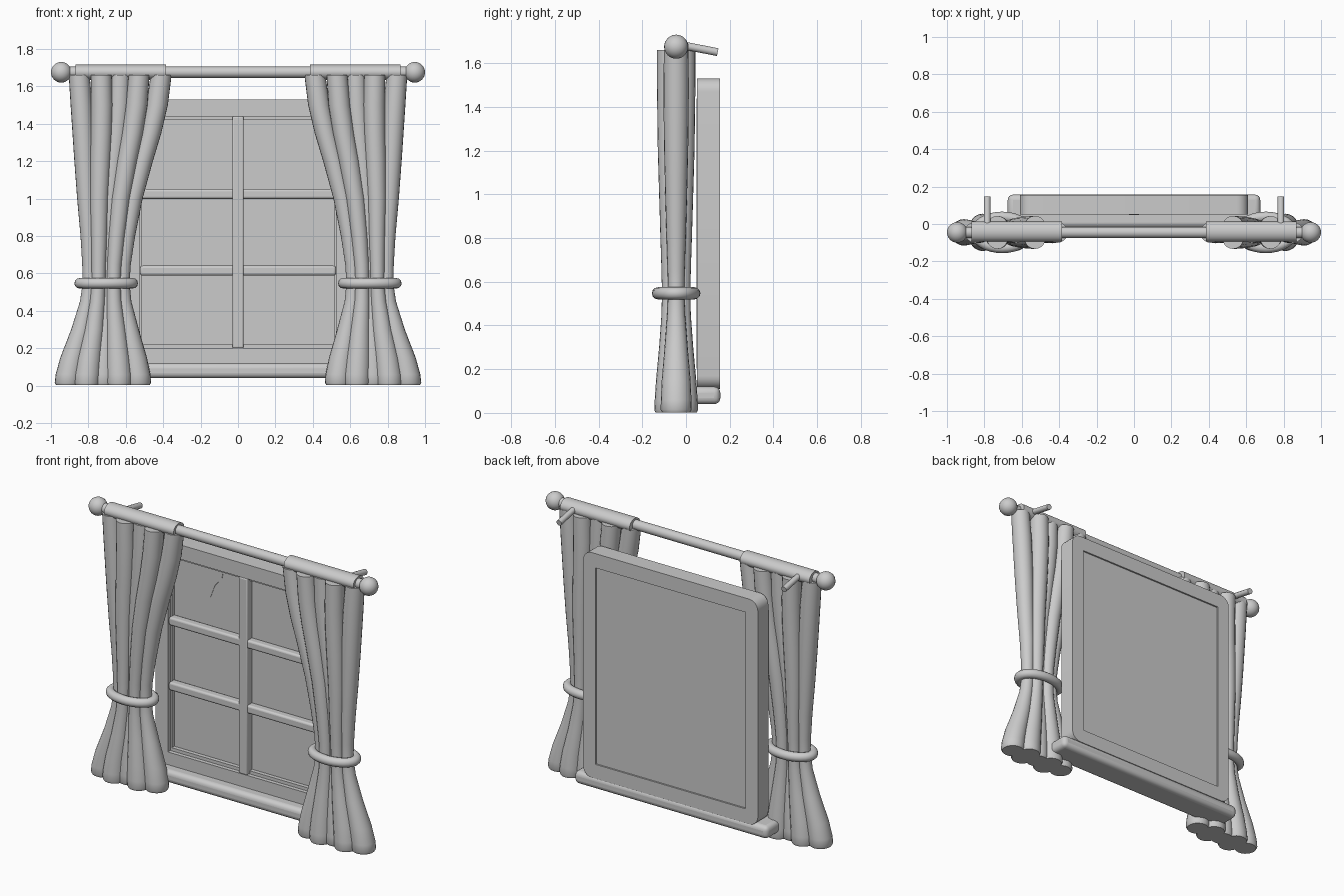
import bpy, bmesh, math
from mathutils import Matrix, Vector

if "Cube" in bpy.data.objects:
    bpy.data.objects.remove(bpy.data.objects["Cube"])

grey = bpy.data.materials.new("plain grey")
grey.diffuse_color = (0.6, 0.6, 0.6, 1)
grey.use_nodes = True
grey.node_tree.nodes["Principled BSDF"].inputs["Base Color"].default_value = grey.diffuse_color
RY, RZ = -0.045, 1.675          # rod axis


def finish(name, bm, bevel=0, segs=3):
    bmesh.ops.recalc_face_normals(bm, faces=bm.faces)
    me = bpy.data.meshes.new(name)
    bm.to_mesh(me)
    bm.free()
    me.materials.append(grey)
    ob = bpy.data.objects.new(name, me)
    bpy.context.collection.objects.link(ob)
    bpy.context.view_layer.objects.active = ob
    ob.select_set(True)
    if bevel:
        m = ob.modifiers.new("bevel", 'BEVEL')
        m.width, m.segments = bevel, segs
        m.limit_method = 'ANGLE'
    bpy.ops.object.shade_smooth_by_angle(angle=math.radians(40))
    ob.select_set(False)
    return ob


def box(name, x0, x1, y0, y1, z0, z1, bevel=0, segs=3):
    bm = bmesh.new()
    mat = Matrix.Translation(((x0 + x1) / 2, (y0 + y1) / 2, (z0 + z1) / 2)) @ \
        Matrix.Diagonal((x1 - x0, y1 - y0, z1 - z0, 1))
    bmesh.ops.create_cube(bm, size=1, matrix=mat)
    return finish(name, bm, bevel, segs)


def rod(name, a, b, r, squash=1.0, segs=24):
    a, b = Vector(a), Vector(b)
    d = b - a
    bm = bmesh.new()
    mat = Matrix.Translation((a + b) / 2) @ Matrix.Diagonal((1, 1, squash, 1)) @ \
        d.to_track_quat('Z', 'Y').to_matrix().to_4x4()
    bmesh.ops.create_cone(bm, cap_ends=True, segments=segs, radius1=r, radius2=r,
                          depth=d.length, matrix=mat)
    return finish(name, bm)


def loft(bm, rings, closed=False):
    """Skin rings of points; cap the ends or join them round."""
    vs = [[bm.verts.new(p) for p in ring] for ring in rings]
    n = len(vs[0])
    pairs = list(zip(vs, vs[1:])) + ([(vs[-1], vs[0])] if closed else [])
    for a, b in pairs:
        for i in range(n):
            bm.faces.new((a[i], a[(i + 1) % n], b[(i + 1) % n], b[i]))
    if not closed:
        bm.faces.new(vs[0])
        bm.faces.new(vs[-1])


def rounded_rect(w, z0, z1, r, y, n=6):
    pts = []
    for cx, cz, a0 in ((w - r, z1 - r, 0), (-w + r, z1 - r, 90),
                       (-w + r, z0 + r, 180), (w - r, z0 + r, 270)):
        for i in range(n + 1):
            a = math.radians(a0 + 90 * i / n)
            pts.append((cx + r * math.cos(a), y, cz + r * math.sin(a)))
    return pts


# Window frame: rounded outside, square opening, stepped inner lip
bm = bmesh.new()
loft(bm, [rounded_rect(0.61, 0.11, 1.53, 0.06, 0.05),
          rounded_rect(0.61, 0.11, 1.53, 0.06, 0.155),
          rounded_rect(0.525, 0.20, 1.44, 0.002, 0.155),
          rounded_rect(0.525, 0.20, 1.44, 0.002, 0.10),
          rounded_rect(0.515, 0.22, 1.42, 0.002, 0.10),
          rounded_rect(0.515, 0.22, 1.42, 0.002, 0.075),
          rounded_rect(0.525, 0.20, 1.44, 0.002, 0.075),
          rounded_rect(0.525, 0.20, 1.44, 0.002, 0.05)], closed=True)
finish("window_frame", bm)
box("glass_pane", -0.525, 0.525, 0.10, 0.145, 0.20, 1.44)
box("vertical_bar", -0.03, 0.03, 0.047, 0.105, 0.20, 1.44, 0.008)
for i, z in enumerate((0.615, 1.025)):
    box(f"cross_bar_{i}", -0.523, 0.523, 0.052, 0.105, z - 0.026, z + 0.026, 0.012)
box("window_sill", -0.675, 0.675, -0.02, 0.157, 0.04, 0.12, 0.028, 4)

# Thin wavy reflection in the upper corner of the glass
edge = [(-0.17, 1.42), (-0.18, 1.37), (-0.23, 1.31), (-0.26, 1.23), (-0.31, 1.205),
        (-0.37, 1.225), (-0.42, 1.215), (-0.515, 1.25), (-0.515, 1.42)]
bm = bmesh.new()
loft(bm, [[(x, y, z) for x, z in edge] for y in (0.097, 0.101)])
finish("glass_reflection", bm)

# Curtain outline: height, outer edge, inner edge, half depth, fold radius
OUTLINE = [(1.66, .905, .355, .088, .056), (1.50, .895, .375, .088, .058),
           (1.35, .885, .41, .086, .057), (1.20, .875, .455, .084, .055),
           (1.00, .86, .51, .078, .050), (0.80, .842, .55, .072, .044),
           (0.65, .833, .573, .067, .039), (0.55, .83, .58, .065, .037),
           (0.45, .845, .57, .067, .041), (0.30, .892, .53, .078, .053),
           (0.15, .95, .487, .092, .066), (0.06, .975, .468, .098, .070),
           (0.015, .98, .465, .10, .071), (0.002, .973, .472, .095, .064)]
# Folds: position across the curtain, side (-1 front, 1 back)
FOLDS = [(0, 0), (.27, -1), (.27, 1), (.5, 0), (.73, -1), (.73, 1), (1, 0)]

for side, label in ((-1, "left"), (1, "right")):
    # Gathered curtain made from tube folds
    bm = bmesh.new()
    for t, s in FOLDS:
        rings = []
        for z, out, inn, half, r in OUTLINE:
            cx = (out - r) * (1 - t) + (inn + r) * t
            cy = RY + s * (half - r)
            rings.append([(side * (cx + r * math.cos(a)), cy + r * math.sin(a), z)
                          for a in (math.tau * k / 20 for k in range(20))])
        loft(bm, rings)
    finish(f"{label}_curtain", bm)

    # Tie band
    bm = bmesh.new()
    rings = []
    for i in range(32):
        a = math.tau * i / 32
        rings.append([(side * 0.705 + (0.142 + 0.028 * math.cos(b)) * math.cos(a),
                       RY + (0.083 + 0.028 * math.cos(b)) * math.sin(a),
                       0.547 + 0.028 * math.sin(b))
                      for b in (math.tau * k / 12 for k in range(12))])
    loft(bm, rings, closed=True)
    finish(f"{label}_tie_band", bm)

    # Sleeve over the rod, end knob and wall bracket
    rod(f"{label}_curtain_sleeve", (side * 0.385, RY + .005, RZ), (side * 0.87, RY + .005, RZ),
        0.053, 0.77, 32)
    bm = bmesh.new()
    bmesh.ops.create_uvsphere(bm, u_segments=24, v_segments=16, radius=0.055,
                              matrix=Matrix.Translation((side * 0.945, RY, RZ)))
    finish(f"{label}_knob", bm)
    rod(f"{label}_bracket", (side * 0.785, RY, RZ + .012), (side * 0.785, 0.145, 1.65), 0.018)

rod("curtain_rod", (-0.93, RY, RZ), (0.93, RY, RZ), 0.03)
